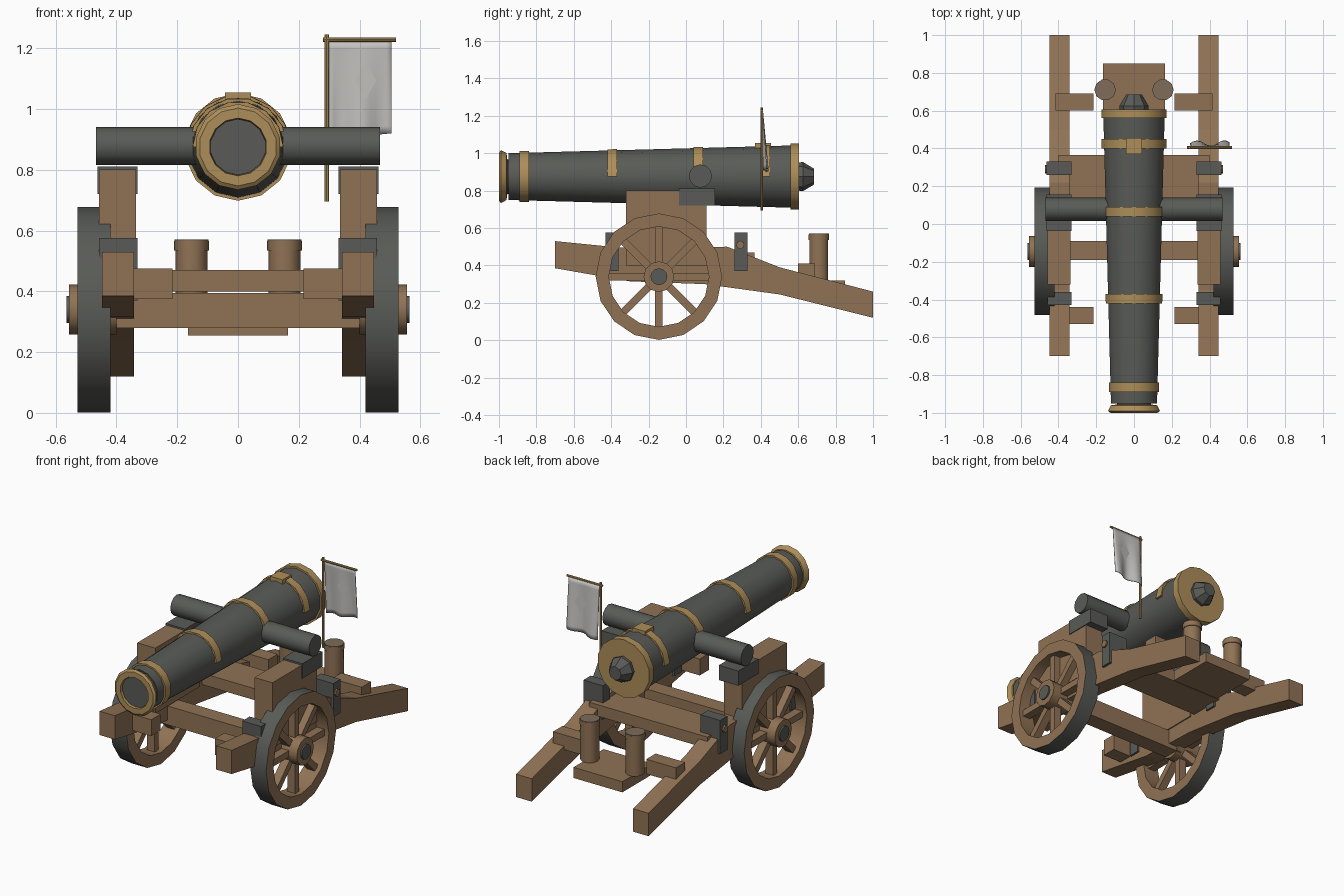
import bpy, bmesh, math
from mathutils import Matrix, Vector

cube = bpy.data.objects.get("Cube")
if cube:
    bpy.data.objects.remove(cube)


def material(name, rgb):
    m = bpy.data.materials.new(name)
    m.use_nodes = True
    m.diffuse_color = (*rgb, 1)
    m.node_tree.nodes["Principled BSDF"].inputs["Base Color"].default_value = (*rgb, 1)
    return m


WOOD = material("oak wood", (0.28, 0.17, 0.09))
LID = material("weathered wood", (0.21, 0.15, 0.10))
STEEL = material("dark iron", (0.10, 0.105, 0.095))
BRASS = material("brass", (0.42, 0.27, 0.10))
CLOTH = material("pale cloth", (0.56, 0.55, 0.53))


def finish(name, bm, *mats, smooth=None):
    bmesh.ops.recalc_face_normals(bm, faces=bm.faces)
    mesh = bpy.data.meshes.new(name)
    bm.to_mesh(mesh)
    bm.free()
    for m in mats:
        mesh.materials.append(m)
    ob = bpy.data.objects.new(name, mesh)
    bpy.context.collection.objects.link(ob)
    if smooth:
        bpy.ops.object.select_all(action='DESELECT')
        ob.select_set(True)
        bpy.context.view_layer.objects.active = ob
        bpy.ops.object.shade_smooth_by_angle(angle=math.radians(smooth))
    return ob


def box(name, x, y, z, mat):
    """Box from (min, max) ranges."""
    bm = bmesh.new()
    size = [r[1] - r[0] for r in (x, y, z)]
    mid = [(r[0] + r[1]) / 2 for r in (x, y, z)]
    bmesh.ops.create_cube(bm, size=1, matrix=Matrix.Translation(mid) @ Matrix.Diagonal((*size, 1)))
    return finish(name, bm, mat)


def pair(name, x, y, z, mat):
    """The same box on both sides."""
    box("left_" + name, x, y, z, mat)
    box("right_" + name, (-x[1], -x[0]), y, z, mat)


def lathe(name, profile, axis, centre, mat, sides=14, closed=False, smooth=35, arc=None):
    """Revolve (distance, radius) points round an axis; arc=(start, end) gives a part turn."""
    bm = bmesh.new()
    d = Vector(axis)
    u = Vector((0, 0, 1)) if abs(d.z) < 0.5 else Vector((1, 0, 0))
    v = d.cross(u)
    a0, a1 = arc or (0, 2 * math.pi)
    steps = sides + 1 if arc else sides
    rings = []
    for t, r in profile:
        angles = [a0 + (a1 - a0) * i / sides for i in range(steps)]
        rings.append([bm.verts.new(Vector(centre) + d * t + (u * math.cos(a) + v * math.sin(a)) * r)
                      for a in angles])
    pairs = list(zip(rings, rings[1:])) + ([(rings[-1], rings[0])] if closed else [])
    for p, q in pairs:
        for i in range(sides):
            j = (i + 1) % steps
            bm.faces.new((p[i], p[j], q[j], q[i]))
    if arc:
        for i in (0, -1):
            bm.faces.new([ring[i] for ring in rings])
    elif not closed:
        bm.faces.new(rings[0])
        bm.faces.new(rings[-1])
    return finish(name, bm, mat, smooth=smooth)


X, Y, Z = (1, 0, 0), (0, 1, 0), (0, 0, 1)
AXIS = (0, 0, 0.875)


def gun_radius(y):
    return 0.125 + 0.042 * (y + 0.95) / 1.55


# Gun tube, muzzle ring and rear knob
lathe("gun_tube", [(-0.95, 0.125), (0.59, 0.167)], Y, AXIS, STEEL)
lathe("muzzle_ring", [(-1, 0.095), (-1, 0.128), (-0.99, 0.141), (-0.96, 0.126), (-0.955, 0.09)],
      Y, AXIS, BRASS, closed=True, smooth=25)
lathe("bore_plug", [(-0.985, 0.092), (-0.94, 0.092)], Y, AXIS, STEEL)
lathe("breech_ring", [(0.56, 0.177), (0.605, 0.177)], Y, AXIS, BRASS)
lathe("breech_knob", [(0.6, 0.075), (0.625, 0.078), (0.685, 0.042)], Y, AXIS, STEEL, sides=8, smooth=20)
lathe("muzzle_band", [(-0.89, 0.136), (-0.84, 0.137)], Y, AXIS, BRASS)

# Half bands over the top of the tube
for name, y in (("front", -0.42), ("middle", 0.04), ("rear", 0.4)):
    r = gun_radius(y)
    lathe(name + "_half_band", [(y, r - 0.02), (y, r + 0.01), (y + 0.05, r + 0.011), (y + 0.05, r - 0.02)],
          Y, AXIS, BRASS, sides=7, closed=True, arc=(-math.pi / 2, math.pi / 2))
box("vent_block", (-0.042, 0.042), (0.37, 0.455), (1.0, 1.054), BRASS)
lathe("trunnion", [(-0.468, 0.062), (0.468, 0.062)], X, (0, 0.077, 0.878), STEEL, sides=12)

# Carriage side rails
rail = [(-0.7, 0.385), (-0.3, 0.315), (0.1, 0.3), (0.5, 0.245), (1, 0.12),
        (1, 0.26), (0.5, 0.39), (0.22, 0.5), (-0.35, 0.495), (-0.7, 0.53)]
for side, s in (("left", 1), ("right", -1)):
    bm = bmesh.new()
    ends = [[bm.verts.new((s * x, y, z)) for y, z in rail] for x in (0.342, 0.447)]
    for e in ends:
        bm.faces.new(e)
    for i in range(len(rail)):
        j = (i + 1) % len(rail)
        bm.faces.new((ends[0][i], ends[0][j], ends[1][j], ends[1][i]))
    finish(side + "_rail", bm, WOOD)

# Cheeks, iron saddles, straps and stub beams
pair("cheek", (0.335, 0.457), (-0.32, 0.11), (0.4, 0.8), WOOD)
pair("saddle", (0.33, 0.462), (-0.038, 0.155), (0.72, 0.81), STEEL)
pair("front_strap", (0.33, 0.457), (-0.43, -0.36), (0.37, 0.575), STEEL)
pair("rear_strap", (0.33, 0.462), (0.26, 0.33), (0.37, 0.575), STEEL)
pair("front_stub", (0.215, 0.37), (-0.53, -0.44), (0.375, 0.475), WOOD)
pair("rear_stub", (0.215, 0.415), (0.6, 0.69), (0.32, 0.41), WOOD)
for side, s in (("left", 1), ("right", -1)):
    lathe(side + "_strap_bolt", [(0.45, 0.022), (0.472, 0.022)], (s, 0, 0), (0, 0.29, 0.51), WOOD, sides=8)

# Cross board, axle beam and rear platform
box("cross_board", (-0.4, 0.4), (0.14, 0.365), (0.4, 0.47), WOOD)
box("axle_beam", (-0.43, 0.43), (-0.19, -0.09), (0.28, 0.395), WOOD)
box("rear_platform", (-0.165, 0.165), (0.56, 0.85), (0.255, 0.32), WOOD)

# Kegs
for side, s in (("left", 1), ("right", -1)):
    at = (s * 0.153, 0.71, 0)
    lathe(side + "_keg", [(0.32, 0.053), (0.54, 0.053)], Z, at, WOOD, sides=10, smooth=40)
    lathe(side + "_keg_rim", [(0.535, 0.057), (0.565, 0.057)], Z, at, WOOD, sides=10, smooth=40)
    lathe(side + "_keg_lid", [(0.56, 0.056), (0.571, 0.056)], Z, at, LID, sides=10, smooth=40)

# Wheels
for side, s in (("left", 1), ("right", -1)):
    out, hub = (s, 0, 0), (0, -0.145, 0.34)
    rim = lathe(side + "_wheel_rim", [(0.42, 0.268), (0.42, 0.338), (0.528, 0.338), (0.528, 0.268)],
                out, hub, WOOD, sides=16, closed=True, smooth=25)
    # Iron tyre on the outward facing tread
    rim.data.materials.append(STEEL)
    for f in rim.data.polygons:
        radial = f.center - Vector((f.center.x, hub[1], hub[2]))
        if radial.length > 0.32 and abs(f.normal.x) < 0.5:
            f.material_index = 1
    lathe(side + "_hub", [(0.4, 0.082), (0.556, 0.082)], out, hub, WOOD, sides=12)
    lathe(side + "_hub_cap", [(0.54, 0.045), (0.565, 0.045)], out, hub, STEEL, sides=12)
    bm = bmesh.new()
    for i in range(8):
        m = (Matrix.Translation((s * 0.475, hub[1], hub[2])) @ Matrix.Rotation(i * math.pi / 4, 4, 'X')
             @ Matrix.Translation((0, 0, 0.17)) @ Matrix.Diagonal((0.05, 0.04, 0.22, 1)))
        bmesh.ops.create_cube(bm, size=1, matrix=m)
    finish(side + "_spokes", bm, WOOD)

# Flag pole, crossbar and rippled cloth
lathe("flag_pole", [(0.695, 0.007), (1.245, 0.007)], Z, (0.292, 0.405, 0), BRASS, sides=8)
lathe("flag_crossbar", [(0.28, 0.007), (0.52, 0.007)], X, (0, 0.405, 1.228), BRASS, sides=8)


def ripple(u, v):
    """Cloth point: u across, v down."""
    return (0.298 + 0.207 * u, 0.41 + v * (0.016 + 0.014 * math.sin(u * 9)),
            1.225 - v * (0.325 - 0.02 * u))


bm = bmesh.new()
n = 12
grid = [[bm.verts.new(ripple(i / n, j / n)) for i in range(n + 1)] for j in range(n + 1)]
for j in range(n):
    for i in range(n):
        bm.faces.new((grid[j][i], grid[j][i + 1], grid[j + 1][i + 1], grid[j + 1][i]))
flag = finish("flag_cloth", bm, CLOTH, smooth=60)
mod = flag.modifiers.new("thickness", 'SOLIDIFY')
mod.thickness = 0.004
mod.offset = 0

# Diamond patches on both faces of the cloth
for name, off in (("front", -0.004), ("back", 0.004)):
    bm = bmesh.new()
    pts = [(0.59, 0.22), (0.76, 0.42), (0.59, 0.62), (0.42, 0.42)]
    bm.faces.new([bm.verts.new(Vector(ripple(*p)) + Vector((0, off, 0))) for p in pts])
    finish(name + "_diamond", bm, CLOTH)
